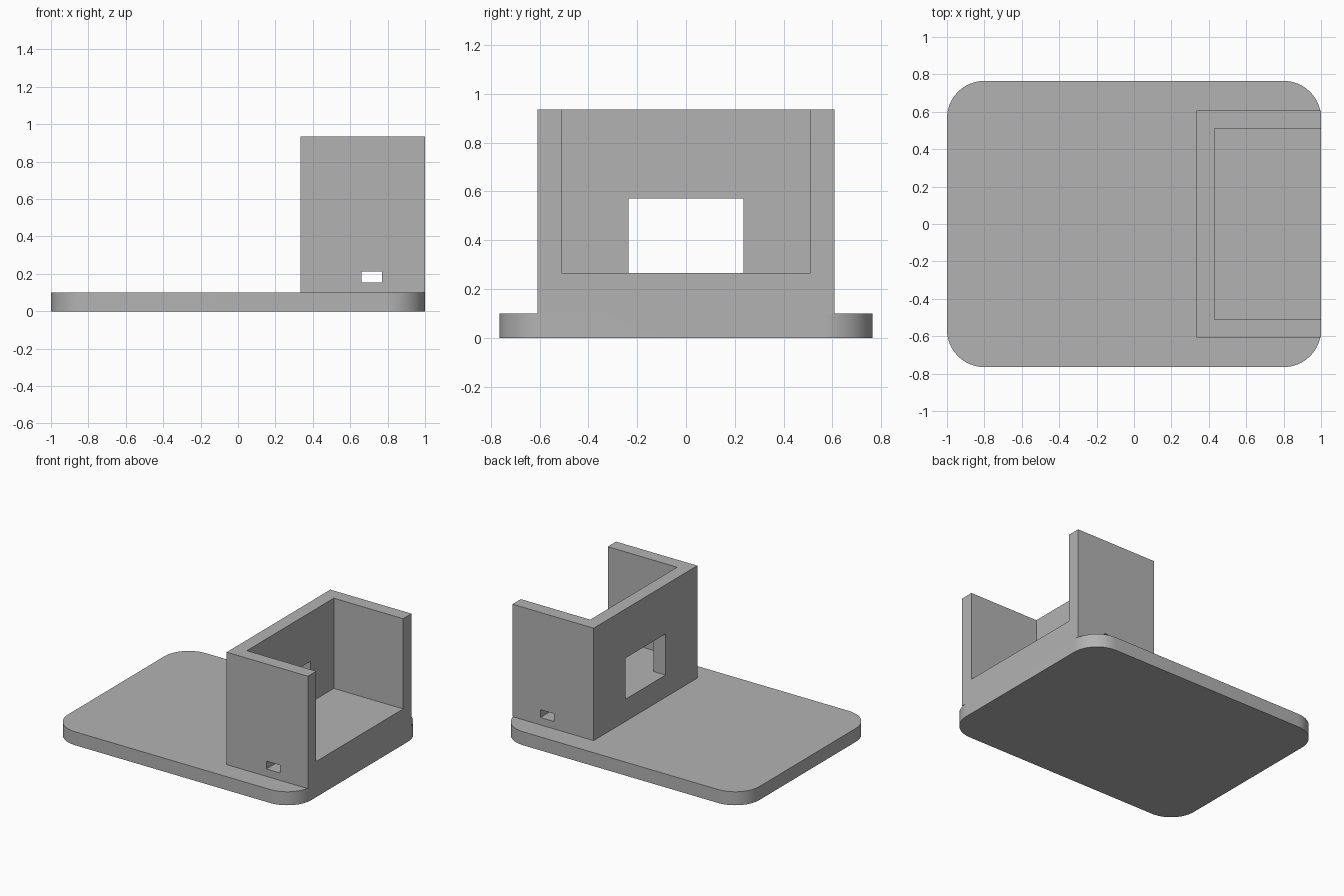
import bpy
import bmesh
from math import radians
from mathutils import Vector

default = bpy.data.objects.get("Cube")
if default:
    bpy.data.objects.remove(default, do_unlink=True)

grey = bpy.data.materials.new("plain grey")
grey.use_nodes = True
colour = (0.45, 0.45, 0.45, 1)
grey.diffuse_color = colour
grey.node_tree.nodes["Principled BSDF"].inputs["Base Color"].default_value = colour


def block(name, low, high, corner=0):
    """Box between two corners, with optional rounded vertical edges."""
    low, high = Vector(low), Vector(high)
    bm = bmesh.new()
    bmesh.ops.create_cube(bm, size=1)
    for v in bm.verts:
        v.co = (low + high) / 2 + v.co * (high - low)
    if corner:
        upright = [e for e in bm.edges
                   if abs(e.verts[0].co.z - e.verts[1].co.z) > 0.01]
        bmesh.ops.bevel(bm, geom=upright, offset=corner, segments=16,
                        profile=0.5, affect='EDGES')
    mesh = bpy.data.meshes.new(name)
    bm.to_mesh(mesh)
    bm.free()
    mesh.materials.append(grey)
    obj = bpy.data.objects.new(name, mesh)
    bpy.context.collection.objects.link(obj)
    return obj


def combine(target, other, operation):
    """Apply a boolean and discard the helper."""
    mod = target.modifiers.new(operation, 'BOOLEAN')
    mod.operation = operation
    mod.solver = 'EXACT'
    mod.object = other
    bpy.ops.object.select_all(action='DESELECT')
    bpy.context.view_layer.objects.active = target
    target.select_set(True)
    bpy.ops.object.modifier_apply(modifier=mod.name)
    bpy.data.objects.remove(other, do_unlink=True)


# Rounded base plate with the housing standing on its edge
base = block("base_with_housing", (-1, -0.765, 0), (1, 0.765, 0.1), 0.2)
housing = block("housing", (0.333, -0.608, 0.1), (1, 0.608, 0.935))
combine(base, housing, 'UNION')

# Open pocket, back window and cable tunnel under the floor
cuts = {
    "pocket": ((0.43, -0.51, 0.265), (1.2, 0.51, 1.2)),
    "window": ((0.2, -0.235, 0.265), (0.6, 0.235, 0.57)),
    "tunnel": ((0.66, -0.9, 0.155), (0.77, 0.9, 0.213)),
}
for name, (low, high) in cuts.items():
    combine(base, block(name, low, high), 'DIFFERENCE')

bpy.ops.object.shade_smooth_by_angle(angle=radians(30))
